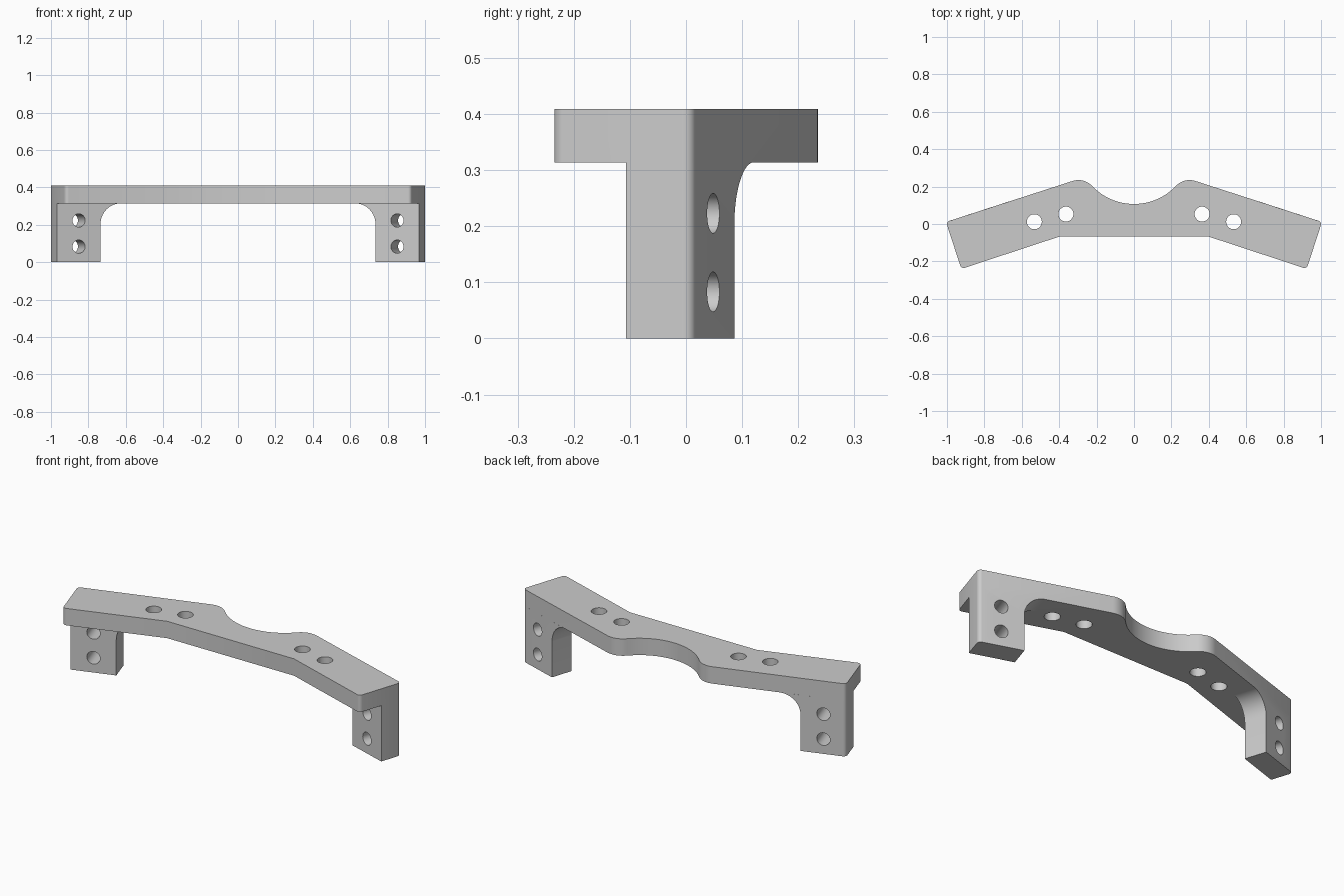
import bpy, bmesh, math
from mathutils import Vector, Matrix

if "Cube" in bpy.data.objects:
    bpy.data.objects.remove(bpy.data.objects["Cube"], do_unlink=True)

TILT = math.radians(18)
U = Vector((math.cos(TILT), -math.sin(TILT), 0))   # along the arm, outwards
N = Vector((math.sin(TILT), math.cos(TILT), 0))    # across the arm, backwards
CORNER = Vector((1.005, 0.011, 0))                 # outer back corner
WIDTH, ROUND = 0.264, 0.02
UNDER, TOP = 0.314, 0.409
LEG_LEN, LEG_DEPTH, FILLET = 0.243, 0.124, 0.113

grey = bpy.data.materials.new("plain grey")
grey.use_nodes = True
grey.diffuse_color = (0.6, 0.6, 0.6, 1)
grey.node_tree.nodes["Principled BSDF"].inputs["Base Color"].default_value = (0.6, 0.6, 0.6, 1)


def arc(cx, cy, r, start, end, steps):
    angles = [math.radians(start + (end - start) * i / steps) for i in range(steps + 1)]
    return [(cx + r * math.cos(a), cy + r * math.sin(a)) for a in angles]


def prism(name, points, depth, rounded):
    """Extrude a planar outline and round the upright edges at given points."""
    bm = bmesh.new()
    face = bm.faces.new([bm.verts.new(p) for p in points])
    new = bmesh.ops.extrude_face_region(bm, geom=[face])["geom"]
    bmesh.ops.translate(bm, vec=depth, verts=[g for g in new if isinstance(g, bmesh.types.BMVert)])
    picked = [e for e in bm.edges if any(
        all((v.co.xy - c.xy).length < 1e-4 for v in e.verts) for c in rounded)]
    bmesh.ops.bevel(bm, geom=picked, offset=ROUND, segments=6, profile=0.5, affect='EDGES')
    bmesh.ops.recalc_face_normals(bm, faces=bm.faces)
    return finish(name, bm)


def finish(name, bm):
    mesh = bpy.data.meshes.new(name)
    bm.to_mesh(mesh)
    bm.free()
    mesh.materials.append(grey)
    obj = bpy.data.objects.new(name, mesh)
    bpy.context.collection.objects.link(obj)
    return obj


def combine(target, other, operation):
    mod = target.modifiers.new(operation.lower(), 'BOOLEAN')
    mod.operation, mod.object, mod.solver = operation, other, 'EXACT'
    bpy.context.view_layer.objects.active = target
    bpy.ops.object.modifier_apply(modifier=mod.name)
    bpy.data.objects.remove(other, do_unlink=True)


def flip(p, side):
    return Vector((p[0] * side, p[1], p[2]))


# Bridge plate: bent arms with a scooped middle at the back
tip_r = 0.1
tip = (0.297, 0.135)
scoop_r = 0.308
scoop = (0, 0.107 + scoop_r)
meet = math.degrees(math.atan2(scoop[1] - tip[1], -tip[0]))
front_outer = CORNER - N * WIDTH
half = [(0.395, -0.066), front_outer.xy, CORNER.xy]
half += arc(*tip, tip_r, 72, meet, 12)
half += arc(*scoop, scoop_r, meet - 180, -90, 16)[1:]
outline = [Vector((x, y, UNDER)) for x, y in half]
outline += [flip(p, -1) for p in reversed(outline[:-1])]
corners = [flip(p, s) for p in (CORNER, front_outer) for s in (1, -1)]
bracket = prism("bracket", outline, Vector((0, 0, TOP - UNDER)), corners)

# Legs with a large inner fillet running into the plate
profile = [(0, UNDER), (0, 0), (LEG_LEN, 0)]
profile += arc(LEG_LEN + FILLET, UNDER - FILLET, FILLET, 180, 90, 14)
for side in (1, -1):
    points = [flip(CORNER - U * s + Vector((0, 0, z)), side) for s, z in profile]
    leg = prism("leg", points, flip(-N * LEG_DEPTH, side), [flip(CORNER, side)])
    combine(bracket, leg, 'UNION')

# Screw holes: two through each leg, two through each arm
bm = bmesh.new()
for side in (1, -1):
    middle = CORNER - U * LEG_LEN / 2 - N * LEG_DEPTH / 2
    holes = [(middle + Vector((0, 0, z)), N, 0.0355) for z in (0.083, 0.223)]
    holes += [(Vector((x, y, 0.36)), Vector((0, 0, 1)), 0.04) for x, y in ((0.533, 0.012), (0.364, 0.053))]
    for centre, axis, radius in holes:
        turn = flip(axis, side).to_track_quat('Z', 'Y').to_matrix().to_4x4()
        bmesh.ops.create_cone(bm, cap_ends=True, segments=40, radius1=radius, radius2=radius,
                              depth=0.24, matrix=Matrix.Translation(flip(centre, side)) @ turn)
combine(bracket, finish("hole_cutter", bm), 'DIFFERENCE')

# Smooth rounded walls, crisp edges
bpy.ops.object.select_all(action='DESELECT')
bracket.select_set(True)
bpy.context.view_layer.objects.active = bracket
bpy.ops.object.shade_smooth_by_angle(angle=math.radians(30))
